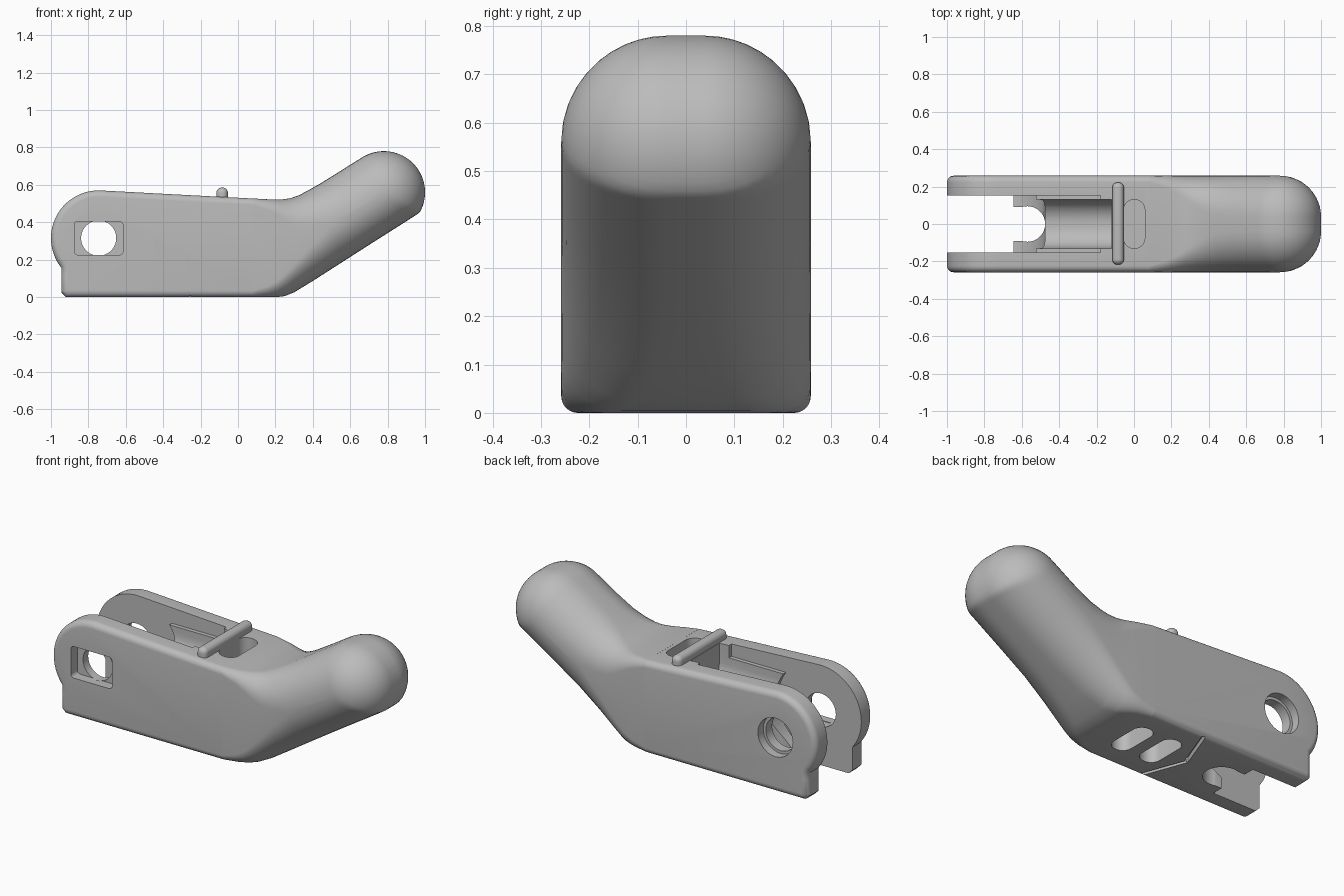
import bpy, bmesh
from math import sin, cos, pi, sqrt, radians, atan2
from mathutils import Vector, Matrix

if "Cube" in bpy.data.objects:
    bpy.data.objects.remove(bpy.data.objects["Cube"])

grey = bpy.data.materials.new("plain grey")
grey.use_nodes = True
grey.diffuse_color = (0.5, 0.5, 0.5, 1)
grey.node_tree.nodes["Principled BSDF"].inputs["Base Color"].default_value = (0.5, 0.5, 0.5, 1)

HALF = 0.258                      # half width of the body
PIVOT = Vector((-0.745, 0, 0.315))
SEAM = 0.08                       # x where the body meets the arm


def make(name, bm):
    bmesh.ops.recalc_face_normals(bm, faces=bm.faces)
    me = bpy.data.meshes.new(name)
    bm.to_mesh(me)
    bm.free()
    me.materials.append(grey)
    ob = bpy.data.objects.new(name, me)
    bpy.context.collection.objects.link(ob)
    return ob


def box(name, lo, hi, axis=None, r=0.0, turn=0.0):
    """Box from lo to hi; edges along one axis (or 'all') are rounded."""
    lo, hi = Vector(lo), Vector(hi)
    bm = bmesh.new()
    bmesh.ops.create_cube(bm, size=1)
    for v in bm.verts:
        v.co = Vector(c * d for c, d in zip(v.co, hi - lo))
    if axis is not None:
        edges = [e for e in bm.edges if axis == "all" or
                 abs((e.verts[0].co - e.verts[1].co)[axis]) > 1e-4]
        bmesh.ops.bevel(bm, geom=edges, offset=r, segments=8, profile=0.5,
                        affect='EDGES', clamp_overlap=True)
    bmesh.ops.rotate(bm, verts=bm.verts, matrix=Matrix.Rotation(turn, 3, 'Z'))
    bmesh.ops.translate(bm, verts=bm.verts, vec=(lo + hi) / 2)
    return make(name, bm)


def rod(name, centre, r, length, along_y=True):
    bm = bmesh.new()
    bmesh.ops.create_cone(bm, cap_ends=True, segments=64, radius1=r, radius2=r, depth=length)
    if along_y:
        bmesh.ops.rotate(bm, verts=bm.verts, matrix=Matrix.Rotation(pi / 2, 3, 'X'))
    bmesh.ops.translate(bm, verts=bm.verts, vec=centre)
    return make(name, bm)


def smooth(ob):
    bpy.ops.object.select_all(action='DESELECT')
    ob.select_set(True)
    bpy.context.view_layer.objects.active = ob
    bpy.ops.object.shade_smooth_by_angle(angle=radians(32))


# Body: side profile with a round knuckle end, extruded and rounded at the rims
profile = [(0.3, 0), (-0.92, 0), (-0.945, 0.025), (-0.945, 0.12)]
for i in range(33):
    a = radians(218.4 + (87 - 218.4) * i / 32)
    profile.append((PIVOT.x + 0.255 * cos(a), PIVOT.z + 0.255 * sin(a)))
profile.append((0.3, 0.515))
bm = bmesh.new()
face = bm.faces.new([bm.verts.new((x, -HALF, z)) for x, z in profile])
ext = bmesh.ops.extrude_face_region(bm, geom=[face])
bmesh.ops.translate(bm, vec=(0, 2 * HALF, 0),
                    verts=[g for g in ext["geom"] if isinstance(g, bmesh.types.BMVert)])
bmesh.ops.recalc_face_normals(bm, faces=bm.faces)
rims = [e for e in bm.edges if abs(e.verts[0].co.y - e.verts[1].co.y) < 1e-4]
bmesh.ops.bevel(bm, geom=rims, offset=0.035, segments=6, profile=0.5,
                affect='EDGES', clamp_overlap=False)
bmesh.ops.bisect_plane(bm, geom=bm.verts[:] + bm.edges[:] + bm.faces[:],
                       plane_co=(SEAM, 0, 0), plane_no=(1, 0, 0), clear_outer=True)
bmesh.ops.holes_fill(bm, edges=[e for e in bm.edges if e.is_boundary], sides=0)
body = make("body", bm)

# Openings in the body
px, pz = PIVOT.x, PIVOT.z
cutters = [
    box("knuckle_slot", (-1.2, -0.153, -0.1), (-0.645, 0.153, 0.8)),
    rod("knuckle_clearance", PIVOT, 0.27, 0.306),
    box("upper_slot", (-0.75, -0.153, 0.47), (-0.18, 0.153, 0.8)),
    box("trough", (-0.55, -0.13, 0.31), (-0.12, 0.13, 0.8), 0, 0.12),
    box("notch_mouth", (-0.7, -0.09, -0.1), (-0.57, 0.09, 0.5)),
    rod("notch_round", (-0.57, 0, 0.2), 0.095, 0.6, False),
    rod("pin_hole", PIVOT + Vector((0, 0.05, 0)), 0.094, 0.52),
    rod("pin_counterbore", PIVOT + Vector((0, 0.26, 0)), 0.11, 0.1),
    box("pin_head_recess", (px - 0.13, -0.4, pz - 0.09), (px + 0.13, -0.2, pz + 0.09), 1, 0.02),
    box("top_strap_hole", (-0.055, -0.13, 0.4), (0.058, 0.13, 0.8), 2, 0.054),
    box("bottom_strap_hole_front", (-0.045, -0.13, -0.1), (0.068, 0.13, 0.12), 2, 0.054),
    box("bottom_strap_hole_rear", (-0.23, -0.13, -0.1), (-0.115, 0.13, 0.2), 2, 0.054),
]
slant = atan2(0.09, 0.24)
for side in (-1, 1):
    cutters.append(box("chevron_groove", (-0.305, side * 0.12 - 0.128, -0.05),
                       (-0.285, side * 0.12 + 0.128, 0.03), turn=-side * slant))
bpy.context.view_layer.objects.active = body
for c in cutters:
    mod = body.modifiers.new(c.name, 'BOOLEAN')
    mod.operation = 'DIFFERENCE'
    mod.solver = 'EXACT'
    mod.object = c
    bpy.ops.object.modifier_apply(modifier=mod.name)
    bpy.data.objects.remove(c)
smooth(body)

# Arm: rounded sections lofted from the body up to a domed tip
UP, DOWN, N = 0.22, 0.195, 10
AXIS = Vector((0.842, 0, 0.54))
NORMAL = Vector((-0.54, 0, 0.842))
TIP = Vector((0.78, 0, 0.56))


def section(origin, normal, up, down, half, r, dome=False):
    ring = []
    rb = min(r, down)
    for q in range(4):
        for k in range(N + 1):
            a = (q + k / N) * pi / 2
            su = 1 if q in (0, 3) else -1
            u = su * (half - r) + r * cos(a)
            if q < 2:
                v = up - r + r * sin(a)
            elif dome:
                limit = DOWN * sqrt(max(0, 1 - (r * cos(a) / UP) ** 2))
                v = -min(-r * sin(a), limit)
            else:
                v = -down + rb + rb * sin(a)
            ring.append(origin + normal * v + Vector((0, u, 0)))
    return ring


stations = [((SEAM, 0), (SEAM, 0.527), 0.035), ((0.16, 0), (0.17, 0.522), 0.06),
            ((0.21, 0), (0.23, 0.521), 0.09), ((0.25, 0.005), (0.28, 0.528), 0.125),
            ((0.3, 0.025), (0.33, 0.546), 0.16), ((0.4, 0.086), (0.38, 0.573), 0.19),
            ((0.55, 0.182), (0.44, 0.607), 0.21), ((0.72, 0.291), (0.53, 0.663), 0.218)]
rings = []
for b, t, r in stations:
    b, t = Vector((b[0], 0, b[1])), Vector((t[0], 0, t[1]))
    h = (t - b).length
    share = DOWN / (UP + DOWN)
    rings.append(section(b.lerp(t, share), (t - b).normalized(),
                         h * (1 - share), h * share, HALF, r))
for i in range(19):
    a = i / 18 * pi / 2
    h = max(UP * cos(a), 0.001)
    rings.append(section(TIP + AXIS * UP * sin(a), NORMAL, h, h, HALF - UP + h, h, True))
bm = bmesh.new()
loops = [[bm.verts.new(p) for p in ring] for ring in rings]
for one, two in zip(loops, loops[1:]):
    for j in range(len(one)):
        k = (j + 1) % len(one)
        bm.faces.new((one[j], one[k], two[k], two[j]))
bm.faces.new(loops[0])
bm.faces.new(loops[-1])
bmesh.ops.remove_doubles(bm, verts=bm.verts, dist=0.0005)
smooth(make("arm", bm))

# Strap bar across the top
smooth(box("strap_bar", (-0.116, -0.217, 0.5), (-0.054, 0.222, 0.585), "all", 0.028))
